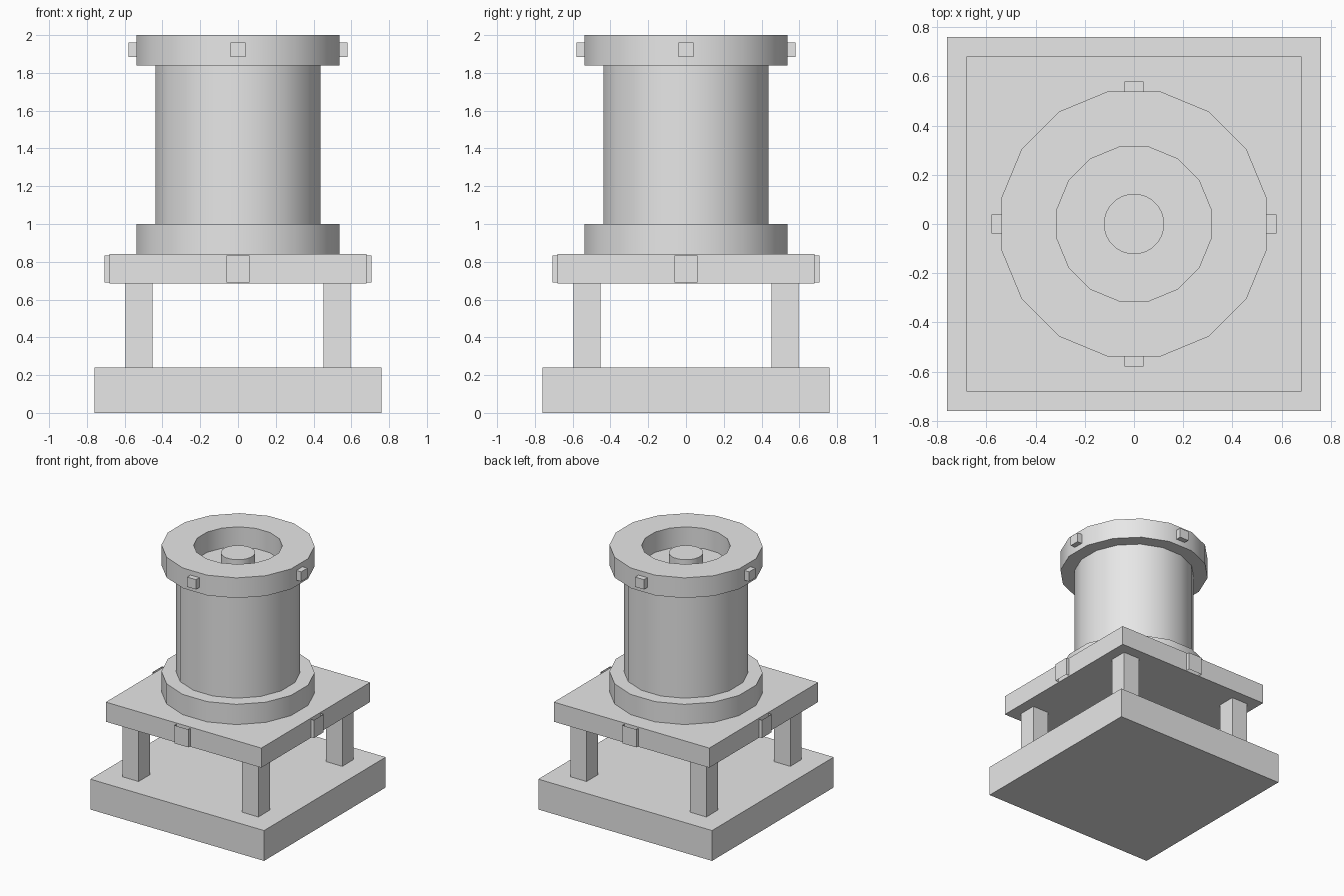
import bpy
import bmesh
from math import cos, sin, pi, radians

if "Cube" in bpy.data.objects:
    bpy.data.objects.remove(bpy.data.objects["Cube"])

grey = bpy.data.materials.new("plain grey")
grey.use_nodes = True
grey.diffuse_color = (0.8, 0.8, 0.8, 1)
grey.node_tree.nodes["Principled BSDF"].inputs["Base Color"].default_value = (0.8, 0.8, 0.8, 1)


def finish(name, bm, smooth=False):
    bmesh.ops.recalc_face_normals(bm, faces=bm.faces)
    mesh = bpy.data.meshes.new(name)
    bm.to_mesh(mesh)
    bm.free()
    mesh.materials.append(grey)
    obj = bpy.data.objects.new(name, mesh)
    bpy.context.collection.objects.link(obj)
    if smooth:
        bpy.ops.object.select_all(action="DESELECT")
        obj.select_set(True)
        bpy.context.view_layer.objects.active = obj
        bpy.ops.object.shade_smooth_by_angle(angle=radians(35))
    return obj


def box(name, x, y, z, open_ends=False):
    """Box from (low, high) ranges, optionally without top and bottom."""
    bm = bmesh.new()
    bmesh.ops.create_cube(bm, size=1)
    for v in bm.verts:
        v.co = [lo + (c + 0.5) * (hi - lo) for c, (lo, hi) in zip(v.co, (x, y, z))]
    if open_ends:
        bm.normal_update()
        ends = [f for f in bm.faces if abs(f.normal.z) > 0.9]
        bmesh.ops.delete(bm, geom=ends, context="FACES_ONLY")
    return finish(name, bm)


def drum(name, radius, low, high, sides=16, hole=0):
    """Upright polygonal drum with flats on the axes; a hole makes it a ring."""
    bm = bmesh.new()

    def loop(r, z):
        angles = [2 * pi * (i + 0.5) / sides for i in range(sides)]
        return [bm.verts.new((r * cos(a), r * sin(a), z)) for a in angles]

    loops = [loop(radius, low), loop(radius, high)]
    if hole:
        loops += [loop(hole, high), loop(hole, low)]
        loops.append(loops[0])
    else:
        bm.faces.new(loops[0])
        bm.faces.new(loops[1])
    for a, b in zip(loops, loops[1:]):
        for i in range(sides):
            j = (i + 1) % sides
            bm.faces.new((a[i], a[j], b[j], b[i]))
    return finish(name, bm, smooth=True)


# Square base, four legs and platform
box("base", (-0.76, 0.76), (-0.76, 0.76), (0, 0.24))
for sx, side in ((1, "left"), (-1, "right")):
    for sy, end in ((-1, "front"), (1, "back")):
        xs = sorted((sx * 0.453, sx * 0.595))
        ys = sorted((sy * 0.453, sy * 0.595))
        box(f"{end}_{side}_leg", xs, ys, (0.24, 0.685))
box("platform", (-0.68, 0.68), (-0.68, 0.68), (0.685, 0.84))

# Drum with its rings and recessed centre post
drum("lower_ring", 0.549, 0.84, 1.0)
drum("drum_body", 0.445, 1.0, 1.84)
drum("upper_ring", 0.549, 1.84, 2.0, hole=0.318)
drum("centre_post", 0.123, 1.84, 1.945, sides=24)

# Open clips on the platform edges and solid tabs on the upper ring
for i, side in enumerate(("front", "left", "back", "right")):
    clip = box(f"{side}_clip", (-0.061, 0.061), (-0.707, -0.6), (0.69, 0.832), open_ends=True)
    tab = box(f"{side}_tab", (-0.039, 0.039), (-0.58, -0.5), (1.885, 1.962))
    for obj in (clip, tab):
        obj.rotation_euler.z = i * pi / 2
